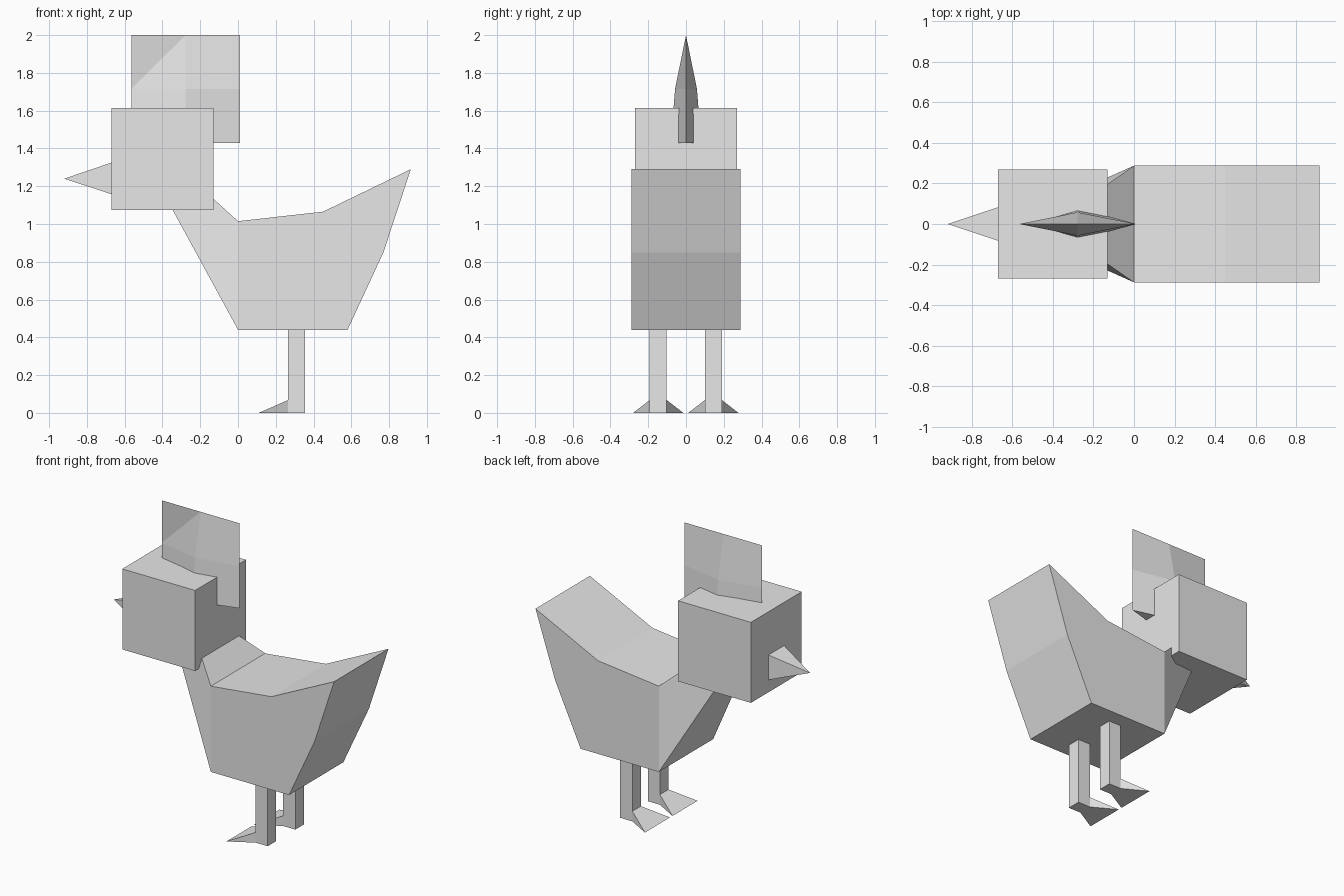
import bpy
import bmesh

cube = bpy.data.objects.get("Cube")
if cube:
    bpy.data.objects.remove(cube, do_unlink=True)

grey = bpy.data.materials.new("light_grey")
grey.use_nodes = True
grey.diffuse_color = (0.8, 0.8, 0.8, 1)
grey.node_tree.nodes["Principled BSDF"].inputs["Base Color"].default_value = (0.8, 0.8, 0.8, 1)


def finish(name, bm, fix_normals=True):
    if fix_normals:
        bmesh.ops.recalc_face_normals(bm, faces=bm.faces)
    mesh = bpy.data.meshes.new(name)
    bm.to_mesh(mesh)
    bm.free()
    mesh.materials.append(grey)
    obj = bpy.data.objects.new(name, mesh)
    bpy.context.collection.objects.link(obj)
    return obj


def loft(rings):
    """Skin a list of matching rings and cap both ends."""
    bm = bmesh.new()
    loops = [[bm.verts.new(p) for p in ring] for ring in rings]
    for a, b in zip(loops, loops[1:]):
        for i in range(len(a)):
            j = (i + 1) % len(a)
            bm.faces.new((a[i], a[j], b[j], b[i]))
    bm.faces.new(loops[0])
    bm.faces.new(loops[-1])
    bmesh.ops.recalc_face_normals(bm, faces=bm.faces)
    return bm


def rect_x(x, hy, z0, z1):
    return [(x, -hy, z0), (x, hy, z0), (x, hy, z1), (x, -hy, z1)]


def pull_front(bm, z_max, place):
    """Extrude the lowest face looking along -x and reposition its corners."""
    bm.normal_update()
    front = min((f for f in bm.faces if f.normal.x < -0.8 and f.calc_center_median().z < z_max),
                key=lambda f: f.calc_center_median().x)
    new = bmesh.ops.extrude_discrete_faces(bm, faces=[front])["faces"][0]
    mid = new.calc_center_median()
    for v in new.verts:
        v.co = place(v.co.y > mid.y, v.co.z > mid.z)


# Body: extruded side profile, with a tapering neck pulled out of the chest
profile = [(0, 0.44), (0.58, 0.44), (0.77, 0.85), (0.915, 1.29), (0.45, 1.065), (0, 1.015)]
bm = loft([[(x, y, z) for x, z in profile] for y in (-0.288, 0.288)])
pull_front(bm, 1, lambda left, up: (-0.27 if up else -0.42, 0.1 if left else -0.1,
                                    1.26 if up else 1.21))
finish("body", bm)

# Head block and pointed beak
finish("head", loft([rect_x(x, 0.269, 1.075, 1.615) for x in (-0.67, -0.13)]))
bm = bmesh.new()
base = [bm.verts.new(p) for p in rect_x(-0.67, 0.083, 1.158, 1.325)]
tip = bm.verts.new((-0.92, 0, 1.24))
bm.faces.new(base)
for i in range(4):
    bm.faces.new((base[i], base[(i + 1) % 4], tip))
finish("beak", bm)

# Comb: a square blade, thick along its middle and closing to sharp edges
bm = bmesh.new()
xs, zs, thick = (-0.565, -0.278, 0.01), (1.43, 1.715, 2.0), (0.08, 0.058, 0)
verts = {}
for side in (1, -1):
    for i, x in enumerate(xs):
        for k, z in enumerate(zs):
            sharp = i != 1 or k == 2
            if sharp and side == -1:
                verts[side, i, k] = verts[1, i, k]
            else:
                verts[side, i, k] = bm.verts.new((x, 0 if sharp else side * thick[k], z))
for side in (1, -1):
    for i in range(2):
        for k in range(2):
            quad = [verts[side, i + a, k + b] for a, b in ((0, 0), (1, 0), (1, 1), (0, 1))]
            if side == 1:
                quad = [quad[0]] + quad[:0:-1]
            bm.faces.new(quad)
bm.faces.new((verts[1, 0, 0], verts[1, 1, 0], verts[1, 2, 0], verts[-1, 1, 0]))
finish("comb", bm, fix_normals=False)

# Legs with flared wedge feet
for name, cy in (("left_leg", 0.145), ("right_leg", -0.147)):
    corners = [(0.265, cy - 0.045), (0.355, cy - 0.045), (0.355, cy + 0.045), (0.265, cy + 0.045)]
    bm = loft([[(x, y, z) for x, y in corners] for z in (0, 0.068, 0.44)])
    pull_front(bm, 0.1, lambda left, up: (0.11, cy + (0.133 if left else -0.133), 0))
    bmesh.ops.remove_doubles(bm, verts=bm.verts, dist=0.0001)
    finish(name, bm)
